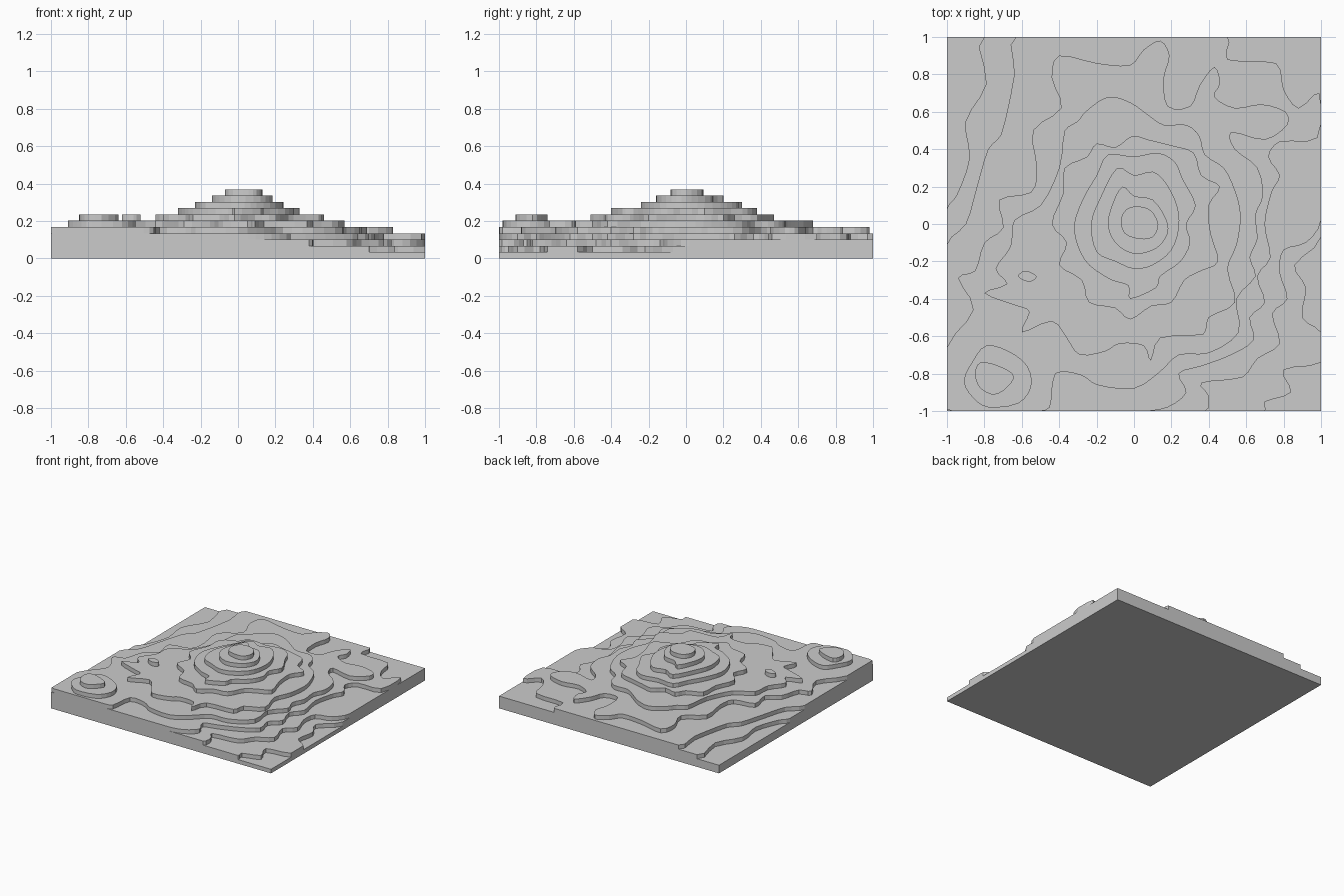
import bpy
import bmesh
from mathutils import Vector

STEP = 0.0335     # thickness of one terrace
EDGE = 100        # half width of the plate, in hundredths
SMOOTH = 3        # curve pieces between two outline points

default_cube = bpy.data.objects.get("Cube")
if default_cube:
    bpy.data.objects.remove(default_cube, do_unlink=True)

# One plain grey for the whole relief
grey = bpy.data.materials.new("plain_grey")
grey.use_nodes = True
colour = (0.6, 0.6, 0.6, 1)
grey.diffuse_color = colour
grey.node_tree.nodes["Principled BSDF"].inputs["Base Color"].default_value = colour


def on_same_border(a, b):
    """True when both points lie on the same outer side of the plate."""
    return any(abs(a[axis]) == EDGE and a[axis] == b[axis] for axis in range(2))


def rounded(outline):
    """Pass a smooth closed curve through the points, keeping plate sides straight."""
    points = [Vector(p) for p in outline]
    count = len(points)
    result = []
    for i, start in enumerate(points):
        end = points[(i + 1) % count]
        before, after = points[i - 1], points[(i + 2) % count]
        result.append(start)
        if on_same_border(start, end):
            continue
        # Limit tangents so that long plate sides do not swing the curve
        reach = (end - start).length
        leave, arrive = (end - before) / 2, (after - start) / 2
        for tangent in (leave, arrive):
            if tangent.length > reach:
                tangent *= reach / tangent.length
        for k in range(1, SMOOTH):
            t = k / SMOOTH
            u = 1 - t
            p = (start * u * u * (1 + t + t) + leave * t * u * u
                 + end * t * t * (1 + u + u) - arrive * t * t * u)
            result.append(Vector([max(-EDGE, min(EDGE, c)) for c in p]))
    return result


def terrace(name, level, *outline):
    """Build a flat slab from its outline; its foot sinks into the slab below."""
    top = level * STEP
    bottom = max(0, top - STEP * 1.5)
    bm = bmesh.new()
    ring = [bm.verts.new((p.x / EDGE, p.y / EDGE, bottom)) for p in rounded(outline)]
    face = bm.faces.new(ring)
    lifted = bmesh.ops.extrude_face_region(bm, geom=[face], use_keep_orig=True)
    moved = [g for g in lifted["geom"] if isinstance(g, bmesh.types.BMVert)]
    bmesh.ops.translate(bm, verts=moved, vec=(0, 0, top - bottom))
    bmesh.ops.recalc_face_normals(bm, faces=bm.faces[:])
    mesh = bpy.data.meshes.new(name)
    bm.to_mesh(mesh)
    bm.free()
    mesh.materials.append(grey)
    obj = bpy.data.objects.new(name, mesh)
    bpy.context.scene.collection.objects.link(obj)
    return obj


# Square base and the broad lowland terraces
terrace("base_plate", 1, (-EDGE, -EDGE), (EDGE, -EDGE), (EDGE, EDGE), (-EDGE, EDGE))

terrace("shore_terrace", 2,
        (-EDGE, -EDGE), (70, -EDGE), (70, -95), (84, -90), (80, -78), (EDGE, -74),
        (EDGE, -58), (90, -50), (92, -34), (86, -22), (EDGE, -7),
        (EDGE, EDGE), (-EDGE, EDGE))

terrace("lowland_terrace", 3,
        (-EDGE, -EDGE), (38, -EDGE), (40, -92), (36, -85), (58, -82), (66, -72),
        (78, -64), (74, -48), (82, -40), (78, -26), (80, -14), (92, -10),
        (EDGE, 2), (EDGE, EDGE), (-80, EDGE), (-79, 75), (-90, 55), (-88, 35),
        (-95, 15), (-EDGE, 8))

terrace("plain_terrace", 4,
        (-EDGE, -EDGE), (5, -EDGE), (18, -98), (28, -90), (24, -80), (36, -76),
        (52, -70), (64, -62), (62, -50), (70, -42), (66, -28), (73, -18), (70, 0),
        (74, 18), (78, 26), (72, 36), (78, 44), (98, 46), (99, 70), (88, 62),
        (80, 72), (76, 86), (50, 88), (50, EDGE), (-63, EDGE), (-64, 80),
        (-71, 48), (-78, 40), (-84, 20), (-90, 0), (-EDGE, -11))

terrace("foothill_terrace", 5,
        (-EDGE, -99), (-88, -EDGE), (-54, -EDGE), (-45, -98), (-42, -80),
        (-28, -81), (-20, -86), (0, -88), (14, -79), (24, -70), (40, -69),
        (56, -58), (55, -40), (65, -28), (62, -18), (66, -8), (65, 5), (69, 15),
        (66, 30), (54, 40), (52, 49), (70, 45), (82, 53), (81, 60), (68, 64),
        (54, 62), (43, 68), (46, 75), (43, 84), (35, 74), (30, 63), (18, 63),
        (16, 78), (19, 90), (14, 98), (5, 93), (-2, 85), (-20, 86), (-40, 90),
        (-44, 78), (-39, 62), (-54, 50), (-52, 30), (-55, 17), (-72, 13),
        (-70, -2), (-80, -10), (-85, -25), (-94, -29), (-86, -46), (-EDGE, -66))

terrace("lower_slope", 6,
        (-80, -37), (-62, -44), (-56, -47), (-60, -58), (-44, -52), (-36, -61),
        (-29, -70), (-15, -68), (-8, -64), (5, -65), (9, -73), (14, -61),
        (37, -59), (40, -50), (54, -42), (50, -24), (55, -11), (57, 5), (54, 18),
        (48, 30), (38, 37), (35, 47), (28, 53), (16, 53), (8, 58), (-2, 65),
        (-14, 68), (-26, 60), (-30, 55), (-37, 50), (-40, 30), (-50, 10),
        (-64, 2), (-66, -12), (-74, -24), (-68, -32))

# Rings of the central peak, from the wide foot to the summit
terrace("middle_slope", 7,
        (-2, -51), (9, -44), (20, -42), (27, -30), (36, -25), (45, -20), (41, -5),
        (40, 10), (46, 20), (36, 26), (32, 38), (20, 42), (8, 45), (-1, 47),
        (-10, 41), (-20, 43), (-25, 36), (-37, 30), (-38, 16), (-44, 0),
        (-36, -10), (-40, -22), (-28, -30), (-24, -42), (-10, -45))

terrace("upper_slope", 8,
        (-2, -40), (12, -34), (14, -28), (25, -20), (30, -10), (28, 0), (33, 10),
        (26, 24), (22, 33), (13, 38), (0, 36), (-14, 37), (-20, 26), (-27, 14),
        (-32, 0), (-30, -12), (-24, -22), (-12, -30), (-3, -33))

terrace("peak_shoulder", 9,
        (0, -24), (10, -22), (20, -14), (24, -2), (23, 10), (17, 22), (10, 28),
        (0, 26), (-9, 30), (-18, 14), (-23, 0), (-20, -15), (-10, -20))

terrace("peak_upper", 10,
        (0, -16), (12, -13), (18, -5), (17, 3), (10, 13), (0, 15), (-6, 20),
        (-11, 12), (-14, 0), (-10, -10))

terrace("summit", 11,
        (3, -8), (10, -7), (13, 0), (8, 8), (-2, 9), (-7, 3), (-5, -5))

# Small front hill and a lone knoll
terrace("corner_hill_foot", 6,
        (-78, -98), (-62, -96), (-55, -87), (-57, -76), (-67, -68), (-79, -65),
        (-86, -73), (-91, -84), (-86, -93))

terrace("corner_hill_top", 7,
        (-73, -91), (-64, -82), (-72, -76), (-82, -74), (-85, -80), (-82, -88))

terrace("lone_knoll", 7,
        (-56, -31), (-52, -28), (-58, -25), (-62, -28))
